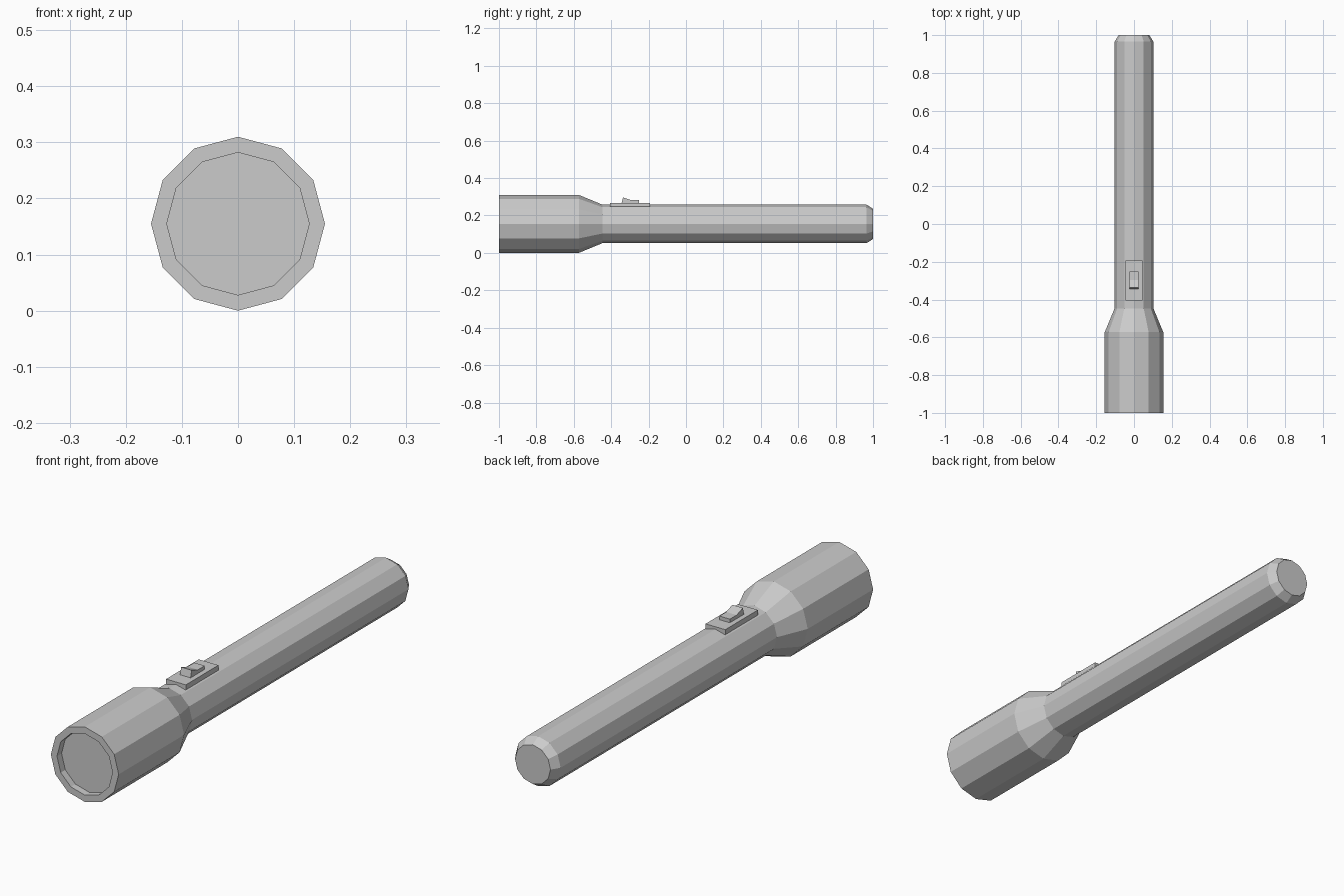
import bpy, bmesh
from math import sin, cos, pi

if "Cube" in bpy.data.objects:
    bpy.data.objects.remove(bpy.data.objects["Cube"])

SIDES = 12
AXIS_Z = 0.155


def finish(name, bm):
    bmesh.ops.recalc_face_normals(bm, faces=bm.faces)
    mesh = bpy.data.meshes.new(name)
    bm.to_mesh(mesh)
    bm.free()
    obj = bpy.data.objects.new(name, mesh)
    bpy.context.collection.objects.link(obj)
    return obj


def lathe(name, profile):
    """Closed low-poly turning about the y axis from (y, radius) pairs."""
    bm = bmesh.new()
    rings = [[bm.verts.new((r * sin(2 * pi * i / SIDES), y,
                            AXIS_Z + r * cos(2 * pi * i / SIDES)))
              for i in range(SIDES)] for y, r in profile]
    for a, b in zip(rings, rings[1:]):
        for i in range(SIDES):
            j = (i + 1) % SIDES
            bm.faces.new((a[i], a[j], b[j], b[i]))
    bm.faces.new(rings[0])
    bm.faces.new(rings[-1])
    return finish(name, bm)


def extrude_x(name, profile, half_width):
    """Side profile of (y, z) points extruded symmetrically across x."""
    bm = bmesh.new()
    face = bm.faces.new([bm.verts.new((-half_width, y, z)) for y, z in profile])
    new = bmesh.ops.extrude_face_region(bm, geom=[face])["geom"]
    bmesh.ops.translate(bm, vec=(2 * half_width, 0, 0),
                        verts=[v for v in new if isinstance(v, bmesh.types.BMVert)])
    return finish(name, bm)


# Recessed lens, rim, head, tapered neck, handle and chamfered tail
lathe("flashlight_body", [(-0.97, 0.127), (-1.0, 0.127), (-1.0, 0.155),
                          (-0.573, 0.155), (-0.447, 0.103),
                          (0.965, 0.103), (1.0, 0.081)])

# Switch plate
extrude_x("switch_plate", [(-0.405, 0.247), (-0.192, 0.247),
                           (-0.192, 0.268), (-0.405, 0.268)], 0.045)

# Rocker button with raised front end
extrude_x("switch_button", [(-0.345, 0.262), (-0.252, 0.262), (-0.252, 0.283),
                            (-0.296, 0.283), (-0.337, 0.297)], 0.024)
